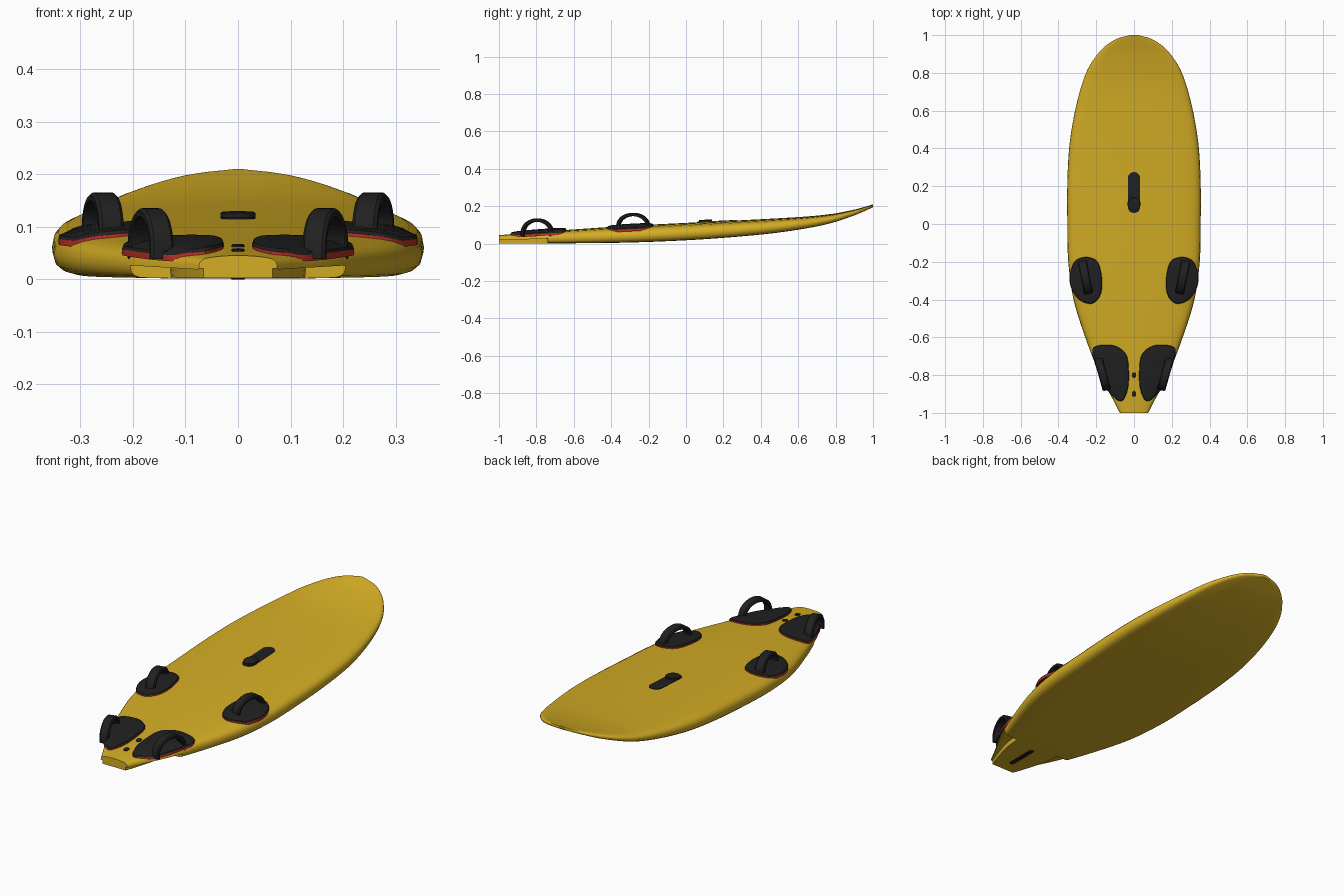
import bpy, bmesh, math
from mathutils import Vector

if "Cube" in bpy.data.objects:
    bpy.data.objects.remove(bpy.data.objects["Cube"])


def material(name, rgb):
    m = bpy.data.materials.new(name)
    m.diffuse_color = (*rgb, 1)
    m.use_nodes = True
    m.node_tree.nodes["Principled BSDF"].inputs["Base Color"].default_value = m.diffuse_color
    return m


YELLOW = material("board yellow", (0.66, 0.42, 0.018))
BLACK = material("pad black", (0.015, 0.015, 0.015))
RED = material("pad edge red", (0.5, 0.03, 0.02))


def curve(keys, t):
    """Smooth interpolation through (position, value) keys."""
    n = len(keys)
    i = max(0, min(n - 2, sum(1 for k in keys if k[0] <= t) - 1))
    (a, va), (b, vb) = keys[i], keys[i + 1]

    def slope(j):
        p, q = keys[max(0, j - 1)], keys[min(n - 1, j + 1)]
        return (q[1] - p[1]) / (q[0] - p[0])
    h = b - a
    u = (t - a) / h
    return ((2*u**3 - 3*u*u + 1) * va + (u**3 - 2*u*u + u) * h * slope(i)
            + (3*u*u - 2*u**3) * vb + (u**3 - u*u) * h * slope(i + 1))


# Board outline, deck line and bottom rocker along y
WIDTH = [(-1, .075), (-.9, .127), (-.8, .18), (-.6, .258), (-.4, .32), (-.2, .348), (0, .353),
         (.25, .352), (.45, .338), (.66, .298), (.82, .245), (.915, .18), (.96, .128),
         (.985, .08), (1, .02)]
DECK = [(-1, .045), (-.8, .062), (-.6, .076), (-.3, .096), (0, .111), (.5, .136),
        (.75, .155), (.9, .182), (1, .21)]
BOTTOM = [(-1, .002), (-.6, .002), (-.3, .006), (0, .018), (.25, .035), (.5, .06),
          (.75, .103), (.9, .151), (1, .194)]
# Half cross-section above the bottom: (share of width, share of height)
RAIL = [(.9, .02), (.95, .07), (.985, .18), (1, .38), (.99, .58), (.965, .7), (.92, .79),
        (.85, .855), (.75, .9), (.6, .94), (.4, .975), (.2, .995), (0, 1)]
CUT_Y = -.74


def deck_z(x, y):
    """Height of the deck surface."""
    y = max(-1, min(1, y))
    f = min(.95, abs(x) / curve(WIDTH, y))
    up = RAIL[4:][::-1]
    for (a, za), (b, zb) in zip(up, up[1:]):
        if a <= f <= b:
            s = za + (zb - za) * (f - a) / (b - a)
            break
    lo, hi = curve(BOTTOM, y), curve(DECK, y)
    return lo + (hi - lo) * s


def finish(name, bm, mats, angle=35):
    bmesh.ops.recalc_face_normals(bm, faces=bm.faces[:])
    me = bpy.data.meshes.new(name)
    bm.to_mesh(me)
    bm.free()
    ob = bpy.data.objects.new(name, me)
    bpy.context.collection.objects.link(ob)
    for m in mats:
        me.materials.append(m)
    bpy.ops.object.select_all(action='DESELECT')
    ob.select_set(True)
    bpy.context.view_layer.objects.active = ob
    bpy.ops.object.shade_smooth_by_angle(angle=math.radians(angle))
    return ob


def loft(bm, rings, caps=True):
    """Skin closed rings of points."""
    vs = [[bm.verts.new(p) for p in r] for r in rings]
    n = len(vs[0])
    faces = []
    for a, b in zip(vs, vs[1:]):
        faces.append([bm.faces.new((a[i], a[(i+1) % n], b[(i+1) % n], b[i])) for i in range(n)])
    if caps:
        bm.faces.new(vs[0][::-1])
        bm.faces.new(vs[-1])
    return faces


# Board hull, with stepped cutouts either side of the tail bottom
def section(y, cut):
    w, lo, hi = curve(WIDTH, y), curve(BOTTOM, y), curve(DECK, y)
    t = hi - lo
    strip = .62 + (.25 * (CUT_Y - y) / .26 if cut else 0)
    rise = min(.42, .024 / t) if cut else 0
    half = [(0, 0), (strip * .5, 0), (strip, 0), (strip + .01, rise)]
    half += [(f, max(h, rise + .01 * i) if i < 3 else h) for i, (f, h) in enumerate(RAIL)]
    pts = half + [(-f, h) for f, h in half[-2:0:-1]]
    return [(f * w, y, lo + t * h) for f, h in pts]


bm = bmesh.new()
stations = [(-1 + .26 * i / 8, True) for i in range(9)] + [(CUT_Y + .001, False)]
stations += [(CUT_Y + 1.64 * i / 40, False) for i in range(1, 41)]
stations += [(y, False) for y in (.92, .94, .955, .97, .98, .988, .995, 1)]
loft(bm, [section(y, c) for y, c in stations])
finish("board_hull", bm, [YELLOW], 40)


# Foot pads draped over the deck, with a red lower layer
def closed_smooth(pts, steps=4):
    out = []
    n = len(pts)
    for i in range(n):
        p = [Vector(pts[(i + k) % n]) for k in (-1, 0, 1, 2)]
        for s in range(steps):
            u = s / steps
            out.append(.5 * (2*p[1] + (p[2]-p[0])*u + (2*p[0]-5*p[1]+4*p[2]-p[3])*u*u
                             + (3*p[1]-p[0]-3*p[2]+p[3])*u**3))
    return out


def pad(name, outline, side):
    pts = [Vector((p.x * side, p.y)) for p in closed_smooth(outline)]
    c = sum(pts, Vector((0, 0))) / len(pts)
    rings = []
    for scale, h in ((1, -.006), (1, .006), (.995, .0065), (.975, .012), (.9, .0145),
                     (.7, .015), (.4, .015), (.1, .015)):
        ring = []
        for p in pts:
            q = c + (p - c) * scale
            ring.append((q.x, q.y, deck_z(q.x, q.y) + h))
        rings.append(ring)
    bm = bmesh.new()
    bands = loft(bm, rings)
    for f in bm.faces:
        f.material_index = 0
    for f in bands[0]:
        f.material_index = 1
    finish(name, bm, [BLACK, RED])


# Foot straps: flat ribbons bent into an arch
def strap(name, a, b, top, side, width=.048, thick=.018):
    a, b = Vector((a[0] * side, a[1])), Vector((b[0] * side, b[1]))
    mid, run = (a + b) / 2, (b - a) / 2
    d = run.normalized()
    across = Vector((-d.y, d.x, 0))
    base = deck_z(mid.x, mid.y) + .008
    rings = []
    for i in range(-1, 22):
        t = math.pi * max(0, min(20, i)) / 20
        drop = -.02 if i in (-1, 21) else 0
        ring = []
        for w, k in ((-.5, .15), (-.42, 0), (.42, 0), (.5, .15), (.5, .7), (.38, 1),
                     (-.38, 1), (-.5, .7)):
            inset = thick * (1 - k)
            r = (run.length - inset) * -math.cos(t)
            z = base + (top - base - inset) * math.sin(t) + drop
            p = Vector((mid.x + d.x * r, mid.y + d.y * r, z)) + across * width * w
            ring.append(p)
        rings.append(ring)
    bm = bmesh.new()
    loft(bm, rings)
    finish(name, bm, [BLACK])


FRONT = [(.34, -.265), (.312, -.196), (.254, -.175), (.196, -.196), (.173, -.265),
         (.17, -.344), (.19, -.397), (.233, -.423), (.296, -.397), (.335, -.333)]
REAR = [(.22, -.665), (.18, -.642), (.10, -.645), (.042, -.69), (.028, -.77), (.032, -.87),
        (.063, -.937), (.11, -.915), (.165, -.846), (.207, -.74)]
for side, word in ((-1, "left"), (1, "right")):
    pad(word + "_front_pad", FRONT, side)
    pad(word + "_rear_pad", REAR, side)
    strap(word + "_front_strap", (.275, -.195), (.24, -.37), .165, side)
    strap(word + "_rear_strap", (.19, -.71), (.143, -.88), .135, side, .045)


# Rounded plates: mast track, vent plugs and fin slot
def plate(name, y0, y1, half, h, below=False):
    rings = []
    for scale, lift in ((1, -.004), (1, h * .8), (.9, h)):
        ring = []
        for i in range(24):
            t = 2 * math.pi * (i + .5) / 24
            end = y1 - half if math.sin(t) > 0 else y0 + half
            x, y = half * scale * math.cos(t), end + half * scale * math.sin(t)
            z = curve(BOTTOM, y) - lift if below else deck_z(x, y) + lift
            ring.append((x, y, z))
        rings.append(ring)
    bm = bmesh.new()
    loft(bm, rings)
    finish(name, bm, [BLACK])


plate("mast_track", .058, .275, .033, .003)
plate("mast_foot", .068, .14, .034, .012)
plate("front_vent_plug", -.815, -.785, .012, .004)
plate("rear_vent_plug", -.915, -.885, .012, .004)
plate("fin_slot", -.94, -.77, .013, .002, True)
